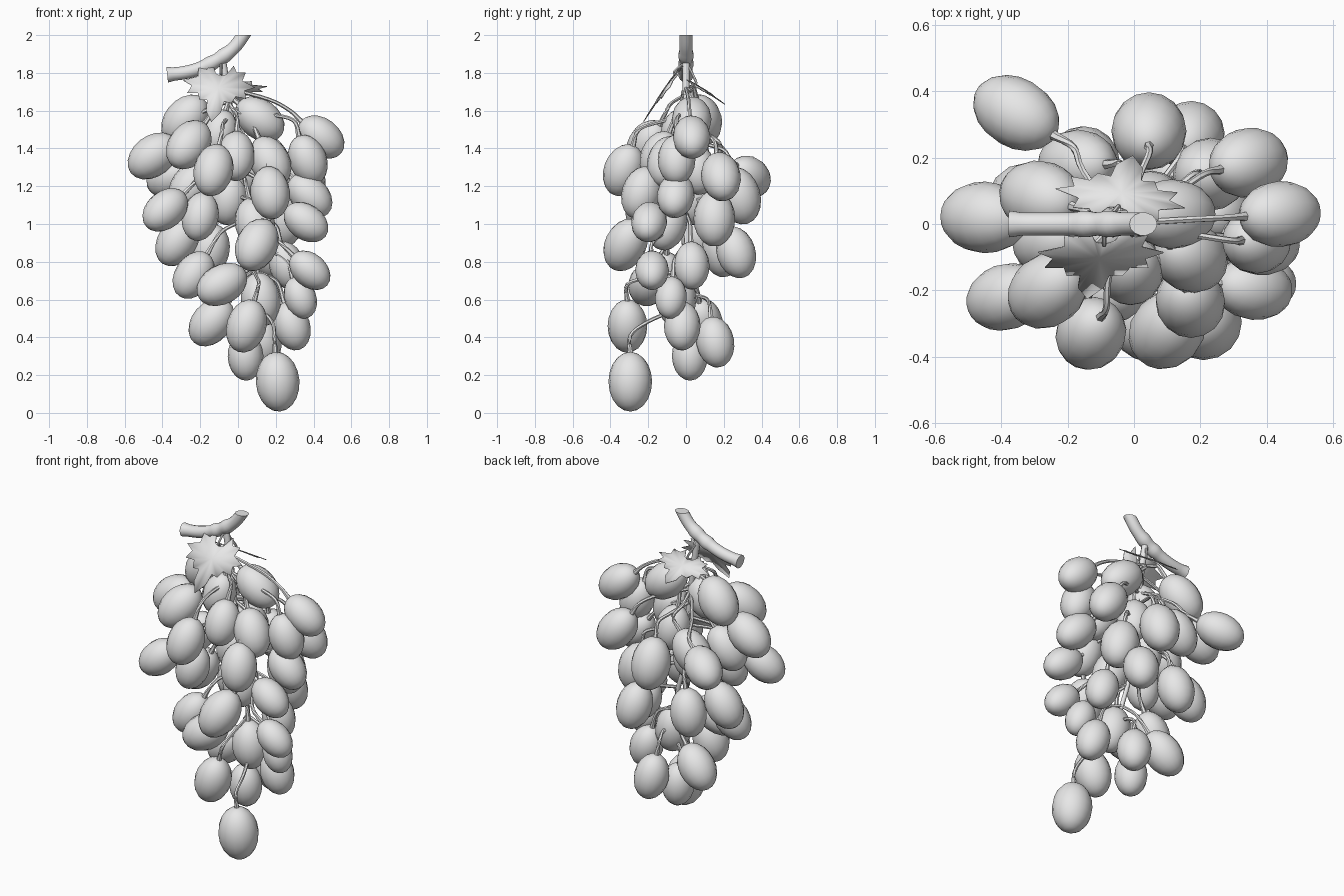
import bpy, bmesh, math
from mathutils import Vector

cube = bpy.data.objects.get("Cube")
if cube:
    bpy.data.objects.remove(cube, do_unlink=True)

grey = bpy.data.materials.new("plain_grey")
grey.use_nodes = True
grey.diffuse_color = (0.8, 0.8, 0.8, 1)
grey.node_tree.nodes["Principled BSDF"].inputs["Base Color"].default_value = grey.diffuse_color


def add_object(name, bm):
    """Turn a bmesh into a named, smooth-shaded object."""
    mesh = bpy.data.meshes.new(name)
    bmesh.ops.recalc_face_normals(bm, faces=bm.faces)
    bm.to_mesh(mesh)
    bm.free()
    mesh.materials.append(grey)
    obj = bpy.data.objects.new(name, mesh)
    bpy.context.collection.objects.link(obj)
    bpy.ops.object.select_all(action="DESELECT")
    obj.select_set(True)
    bpy.context.view_layer.objects.active = obj
    bpy.ops.object.shade_smooth_by_angle(angle=math.radians(50))
    return obj


def bend(points, steps):
    """Smooth path through the given points."""
    pts = [Vector(p) for p in points]
    pts = [pts[0] * 2 - pts[1]] + pts + [pts[-1] * 2 - pts[-2]]
    path = []
    for a, b, c, d in zip(pts, pts[1:], pts[2:], pts[3:]):
        for i in range(steps):
            t = i / steps
            path.append(b + (c - a) * t / 2 + (a * 2 - b * 5 + c * 4 - d) * t * t / 2
                        + (b * 3 - a - c * 3 + d) * t ** 3 / 2)
    return path + [pts[-2]]


def add_tube(bm, path, radius, sides=6):
    """Sweep a round section along a path; radius is a function of 0..1."""
    rings = []
    last = len(path) - 1
    for i, p in enumerate(path):
        along = path[min(i + 1, last)] - path[max(i - 1, 0)]
        turn = Vector((0, 0, 1)).rotation_difference(along)
        r = radius(i / last)
        ring = []
        for k in range(sides):
            a = math.tau * k / sides
            ring.append(bm.verts.new(p + turn @ Vector((r * math.cos(a), r * math.sin(a), 0))))
        rings.append(ring)
    for low, high in zip(rings, rings[1:]):
        for k in range(sides):
            n = (k + 1) % sides
            bm.faces.new((low[k], low[n], high[n], high[k]))
    bm.faces.new(rings[0][::-1])
    bm.faces.new(rings[-1])


# Woody branch, swollen at the joints and cut level at the top
bm = bmesh.new()
branch_path = bend([(-.375, 0, 1.79), (-.28, 0, 1.802), (-.2, 0, 1.825), (-.11, 0, 1.868),
                    (-.02, 0, 1.935), (.055, 0, 2.04)], 6)
add_tube(bm, branch_path,
         lambda t: .035 + .006 * max(math.exp(-((t - j) / .05) ** 2) for j in (0, .52, .68)), 14)
bmesh.ops.bisect_plane(bm, geom=bm.verts[:] + bm.edges[:] + bm.faces[:],
                       plane_co=(0, 0, 2), plane_no=(0, 0, 1), clear_outer=True)
bmesh.ops.holes_fill(bm, edges=[e for e in bm.edges if e.is_boundary])
add_object("branch", bm)

# Central stalk
spine = bend([(-.08, 0, 1.85), (-.05, 0, 1.65), (-.02, 0, 1.4), (0, 0, 1.1), (.06, 0, .85), (.12, -.05, .55)], 6)
bm = bmesh.new()
add_tube(bm, spine, lambda t: .02 - .008 * t, 8)
add_object("central_stalk", bm)

# Grapes by tier: x, y, z, size, and for some their own lean in x and y
top_tier = [
    (.115, .03, 1.555, 1, -.35, 0), (.44, .03, 1.46, .95), (.37, -.05, 1.34, .95, -.1, 0),
    (-.26, -.2, 1.42, 1.03), (-.45, .02, 1.36, 1.03), (-.28, .08, 1.55, 1.05), (-.1, -.04, 1.48, .9),
    (-.01, -.14, 1.36, .95), (.17, -.1, 1.33, 1), (-.17, .18, 1.24, 1, .2, 0), (-.13, -.33, 1.285, 1, .06, .1),
    (.05, .06, 1.29, .95),
]
middle_tier = [
    (-.355, .335, 1.25, 1, .5, -.3), (.345, .185, 1.25, 1, -.2, -.05), (.045, .28, 1.15, 1.08, 0, -.08),
    (.17, .265, .85, .98, -.04, -.08), (.17, -.235, 1.165, 1, -.03, .08), (.38, -.055, 1.15, .95),
    (-.25, -.05, 1.2, 1), (-.385, -.22, 1.075, .95, .3, .1), (.36, -.195, 1.01, .9, -.36, .05),
    (-.2, -.16, 1.04, .92, .06, .05), (.23, .15, 1.03, 1.05, -.06, 0), (.09, -.1, 1, 1),
    (.1, -.32, .89, 1.05, .12, .13), (-.32, .08, .91, 1, .17, 0), (-.15, .19, .86, 1, .06, -.03),
    (-.05, .03, 1.13, .95),
]
bottom_tier = [
    (-.235, -.12, .73, .95, .17, .04), (-.085, -.2, .68, 1, .45, .1), (.38, -.18, .755, .85, -.3, 0),
    (.26, .03, .78, .9), (.33, -.08, .61, .8), (.12, -.05, .6, 1), (.045, -.31, .46, 1, .08, 0),
    (-.14, .09, .48, 1, .22, -.05), (.285, -.02, .46, .92), (.13, .155, .375, .95), (.04, .02, .3, .9),
    (.21, -.295, .165, 1.1, -.02, 0),
]

bm = bmesh.new()
bmesh.ops.create_uvsphere(bm, u_segments=16, v_segments=10, radius=1)
first = None
stems = bmesh.new()
for tier, grapes, lean in (("top", top_tier, .75), ("middle", middle_tier, .7), ("bottom", bottom_tier, .3)):
    for i, (x, y, z, size, *own) in enumerate(grapes):
        name = f"{tier}_grape_{i + 1}"
        # Each grape leans toward the stalk unless it has its own lean
        tilt = own or (-x * lean, -y * lean)
        axis = Vector((*tilt, .26)).normalized()
        centre = Vector((x, y, z))
        if first is None:
            first = obj = add_object(name, bm)
        else:
            obj = bpy.data.objects.new(name, first.data)
            bpy.context.collection.objects.link(obj)
        obj.rotation_mode = "QUATERNION"
        obj.rotation_quaternion = Vector((0, 0, 1)).rotation_difference(axis)
        obj.location = centre
        obj.scale = Vector((.105, .105, .144)) * size
        # Thin stem arching from the stalk to the grape
        tip = centre + axis * .14 * size
        start = min(spine, key=lambda p: abs(p.z - min(z + .28, 1.72)))
        shoulder = tip + axis * .08 + Vector((0, 0, .01))
        add_tube(stems, bend([start, start.lerp(shoulder, .5) + Vector((x, y, 0)) * .12, shoulder, tip], 4),
                 lambda t: .01 + .005 * t ** 6)
add_object("grape_stems", stems)

# Five-lobed, pointed leaf: half outline mirrored about the midrib
HALF = [(.1, -.02), (.2, -.25), (.28, -.1), (.45, -.12), (.42, .08), (.68, .2), (.5, .3),
        (.56, .48), (.36, .46), (.3, .62), (.16, .6), (.14, .85)]
OUTLINE = [(0, .02)] + HALF + [(0, 1.08)] + [(-u, v) for u, v in reversed(HALF)]


def add_leaf(name, base, along, across, length, width, droop):
    along, across = Vector(along).normalized(), Vector(across).normalized()
    normal = across.cross(along).normalized()
    if normal.z < 0:
        normal = -normal
    bm = bmesh.new()

    def point(u, v):
        sag = -droop * (u * u + (v - .3) ** 2)
        return bm.verts.new(Vector(base) + across * u * width + along * v * length + normal * sag)
    middle = point(0, .3)
    rim = [point(u, v) for u, v in OUTLINE]
    for a, b in zip(rim, rim[1:] + rim[:1]):
        bm.faces.new((middle, a, b))
    leaf = add_object(name, bm)
    thick = leaf.modifiers.new("thickness", "SOLIDIFY")
    thick.thickness = .004
    # Leaf stalk up to the branch
    stalk = bmesh.new()
    add_tube(stalk, bend([(-.09, 0, 1.86), Vector(base) + Vector((0, 0, .02)), base], 4), lambda t: .007)
    add_object(name + "_stalk", stalk)


add_leaf("front_leaf", (-.09, -.06, 1.79), (-.05, -.17, -.24), (1, 0, -.1), .28, .28, .012)
add_leaf("back_leaf", (-.05, .05, 1.74), (.05, .17, -.11), (1, -.15, .05), .18, .29, .004)
